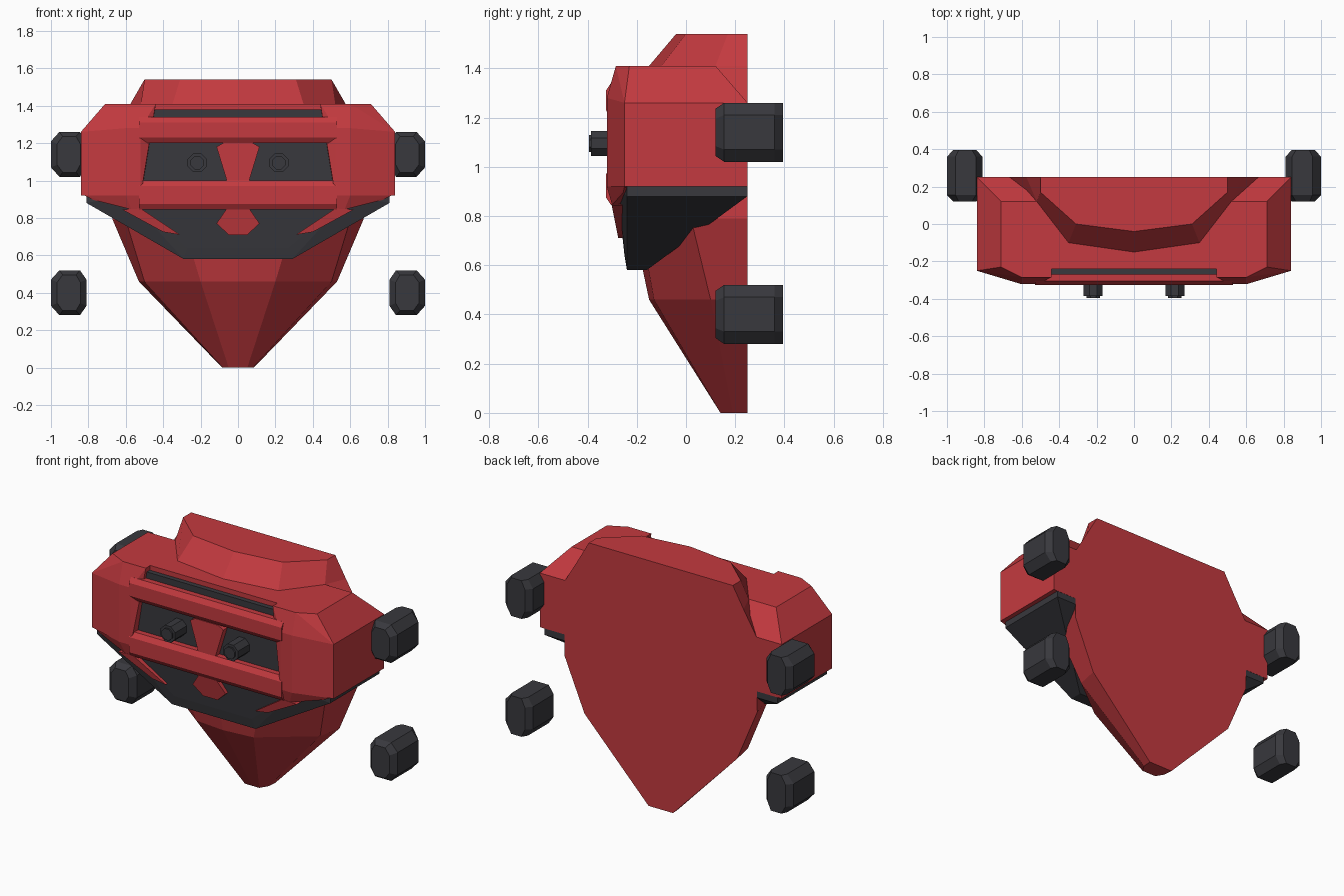
import bpy, bmesh, math
from mathutils import Matrix

if "Cube" in bpy.data.objects:
    bpy.data.objects.remove(bpy.data.objects["Cube"])


def material(name, rgb):
    m = bpy.data.materials.new(name)
    m.use_nodes = True
    m.diffuse_color = (*rgb, 1)
    m.node_tree.nodes["Principled BSDF"].inputs["Base Color"].default_value = (*rgb, 1)
    return m


RED = material("red armour", (0.55, 0.042, 0.05))
DARK = material("charcoal", (0.04, 0.04, 0.047))


def finish(name, bm, mat):
    bmesh.ops.recalc_face_normals(bm, faces=bm.faces)
    mesh = bpy.data.meshes.new(name)
    bm.to_mesh(mesh)
    bm.free()
    mesh.materials.append(mat)
    obj = bpy.data.objects.new(name, mesh)
    bpy.context.collection.objects.link(obj)
    return obj


def mirrored(points):
    return points + [(-x, y, z) for x, y, z in points]


def hull(name, points, mat):
    """Faceted solid wrapped round a few corner points."""
    bm = bmesh.new()
    for p in points:
        bm.verts.new(p)
    res = bmesh.ops.convex_hull(bm, input=bm.verts)
    loose = [v for v in bm.verts if not v.link_faces]
    bmesh.ops.delete(bm, geom=loose, context="VERTS")
    bmesh.ops.dissolve_limit(bm, angle_limit=0.01, verts=bm.verts, edges=bm.edges)
    return finish(name, bm, mat)


def loft(name, rings, mat):
    """Skin between rings with equal point counts, capped at both ends."""
    bm = bmesh.new()
    rows = [[bm.verts.new(p) for p in ring] for ring in rings]
    n = len(rows[0])
    for a, b in zip(rows, rows[1:]):
        for i in range(n):
            j = (i + 1) % n
            bm.faces.new((a[i], a[j], b[j], b[i]))
    bm.faces.new(rows[0])
    bm.faces.new(rows[-1])
    return finish(name, bm, mat)


def box(name, x, y0, y1, z0, z1, mat):
    return hull(name, mirrored([(x, y, z) for y in (y0, y1) for z in (z0, z1)]), mat)


# Main body: flat back, faceted front, tapering to a chin
sections = [
    (0.0, 0.085, (0.08, 0.19), (0.05, 0.14), 0.14),
    (0.46, 0.53, (0.5, 0.1), (0.2, -0.13), -0.15),
    (0.79, 0.67, (0.6, 0.02), (0.3, -0.19), -0.22),
    (1.26, 0.665, (0.57, 0.1), (0.38, -0.15), -0.2),
    (1.41, 0.575, (0.52, 0.12), (0.35, -0.1), -0.15),
    (1.54, 0.5, (0.5, 0.17), (0.31, 0.0), -0.04),
]
rings = []
for z, back, side, mid, front in sections:
    half = [(back, 0.25), side, mid]
    plan = half + [(0, front)] + [(-x, y) for x, y in reversed(half)]
    rings.append([(x, y, z) for x, y in plan])
loft("body_shell", rings, RED)

# Dark inner block and its red roof
box("face_core", 0.53, -0.27, 0.24, 0.84, 1.38, DARK)
box("roof_plate", 0.46, -0.24, 0.12, 1.36, 1.41, RED)

# Dark jaw skirt
hull("jaw_skirt", mirrored([
    (0.6, -0.28, 0.92), (0.81, -0.24, 0.92), (0.81, 0.249, 0.92),
    (0.81, -0.24, 0.88), (0.81, 0.249, 0.88),
    (0.29, -0.24, 0.58), (0.29, -0.16, 0.58), (0.27, -0.25, 0.64),
]), DARK)

# Red bars across the face, with bevelled edges
for name, z0, z1 in (("upper_bar", 1.2, 1.34), ("lower_bar", 0.845, 1.0)):
    profile = [(-0.25, z0), (-0.305, z0), (-0.325, z0 + 0.03),
               (-0.325, z1 - 0.03), (-0.305, z1), (-0.25, z1)]
    loft(name, [[(x, y, z) for y, z in profile] for x in (-0.53, 0.53)], RED)


def plate(name, outline, front, back=-0.22):
    """Solid plate from a front outline; front(z) gives the slope of its face."""
    loft(name, [[(x, front(z), z) for x, z in outline],
                [(x, back, z) for x, z in outline]], RED)


def jaw_face(z):
    return -0.275 - 0.2 * (z - 0.71)


# Nose and chin badge
plate("nose", [(-0.06, 1.0), (0.06, 1.0), (0.115, 1.18), (0.08, 1.2),
               (-0.08, 1.2), (-0.115, 1.18)], lambda z: -0.31)
plate("chin_badge", [(-0.05, 0.71), (0.05, 0.71), (0.115, 0.77), (0.06, 0.85),
                     (-0.06, 0.85), (-0.115, 0.77)], jaw_face)

for s, side in ((1, "left"), (-1, "right")):
    # Shoulder blocks with chamfered tops and swept front corners
    shoulder = [
        (0.44, -0.285, 1.41), (0.6, -0.285, 1.41), (0.71, -0.23, 1.41),
        (0.71, 0.12, 1.41), (0.46, 0.12, 1.41),
        (0.52, -0.322, 1.28), (0.6, -0.322, 1.28), (0.84, -0.25, 1.26),
        (0.84, 0.25, 1.26), (0.5, 0.25, 1.26),
        (0.52, -0.322, 0.92), (0.6, -0.322, 0.92), (0.84, -0.25, 0.92),
        (0.84, 0.25, 0.92), (0.5, 0.25, 0.92),
    ]
    hull(side + "_shoulder", [(s * x, y, z) for x, y, z in shoulder], RED)

    # Lip under the shoulder
    lip = [(0.52, -0.322, 0.92), (0.6, -0.322, 0.92), (0.82, -0.25, 0.92),
           (0.52, -0.3, 0.845), (0.57, -0.3, 0.845), (0.77, -0.255, 0.895),
           (0.52, -0.2, 0.85), (0.77, -0.2, 0.9)]
    hull(side + "_shoulder_lip", [(s * x, y, z) for x, y, z in lip], RED)

    # Pointed fang running down the jaw
    fang = [(0.31, 0.71), (0.4, 0.725), (0.62, 0.845), (0.52, 0.85)]
    plate(side + "_fang", [(s * x, z) for x, z in fang], jaw_face)

    # Stepped eye studs
    bm = bmesh.new()
    for radius, y0, y1 in ((0.055, -0.25, -0.385), (0.038, -0.38, -0.395)):
        place = Matrix.Translation((s * 0.218, (y0 + y1) / 2, 1.095))
        bmesh.ops.create_cone(bm, cap_ends=True, segments=8, radius1=radius,
                              radius2=radius, depth=y0 - y1,
                              matrix=place @ Matrix.Rotation(math.pi / 2, 4, "X")
                              @ Matrix.Rotation(math.pi / 8, 4, "Z"))
    finish(side + "_eye_stud", bm, DARK)

    # Chamfered pads, one high and one low
    for level, zc in (("upper", 1.14), ("lower", 0.4)):
        octagon = [(0.05, 0.12), (0.095, 0.07), (0.095, -0.07), (0.05, -0.12),
                   (-0.06, -0.12), (-0.095, -0.07), (-0.095, 0.07), (-0.06, 0.12)]
        steps = [(0.12, 0.65, 0.8), (0.155, 1, 1), (0.36, 1, 1), (0.395, 0.65, 1)]
        loft(f"{side}_{level}_pad",
             [[(s * (0.905 + x * kx), y, zc + z * kz) for x, z in octagon]
              for y, kx, kz in steps], DARK)
